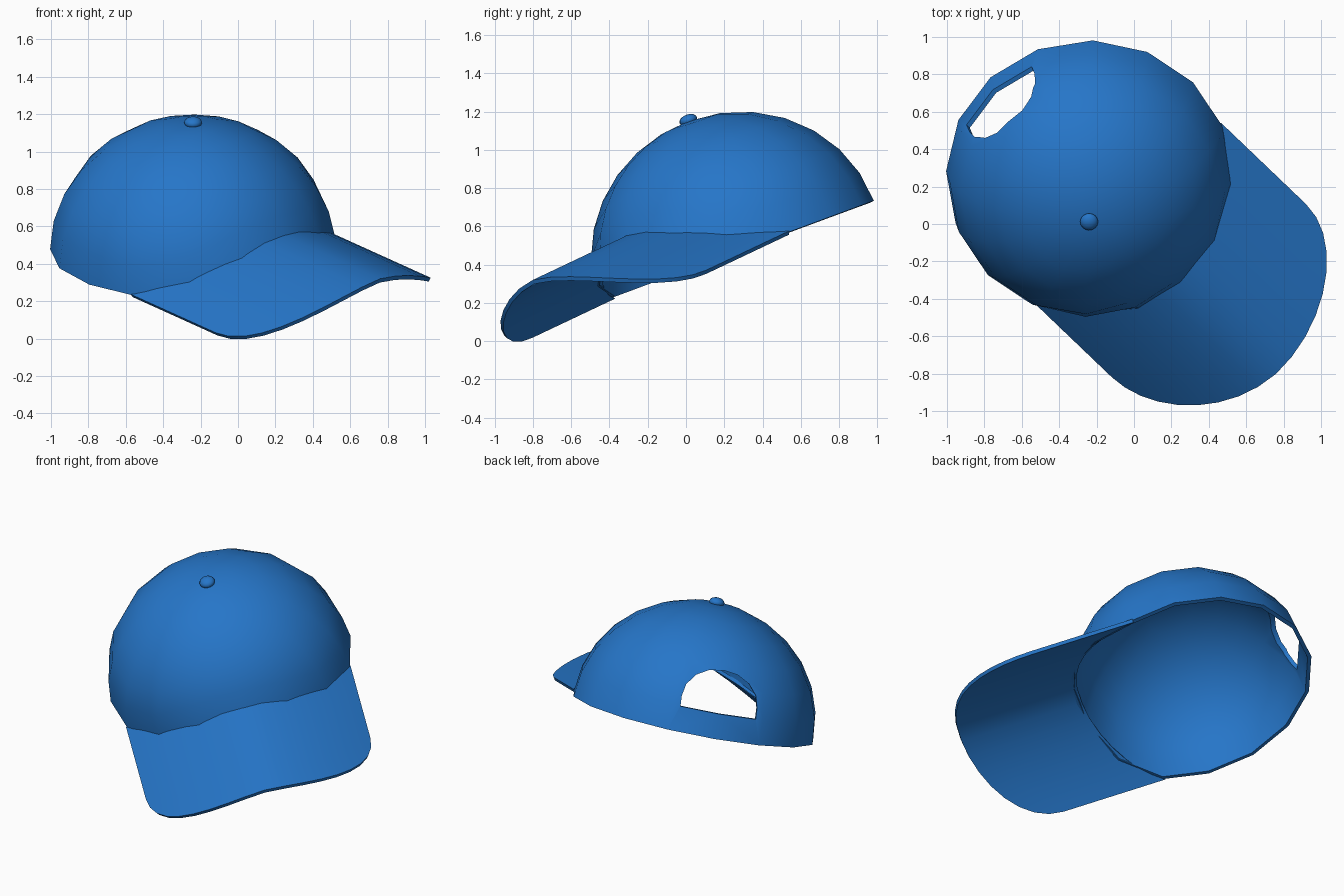
import bpy, bmesh, math
from mathutils import Matrix

if "Cube" in bpy.data.objects:
    bpy.data.objects.remove(bpy.data.objects["Cube"])

blue = bpy.data.materials.new("blue cloth")
blue.diffuse_color = (0.019, 0.18, 0.58, 1)
blue.use_nodes = True
blue.node_tree.nodes["Principled BSDF"].inputs["Base Color"].default_value = blue.diffuse_color

# Cap frame: x forward along the brim, y sideways, z up; then turned and tipped
PLACE = (Matrix.Rotation(math.radians(20.2), 4, 'X')
         @ Matrix.Translation((-0.24, 0.41, 0))
         @ Matrix.Rotation(math.radians(-46.5), 4, 'Z'))
R, BASE, RISE = 0.765, 0.35, 0.725


def make(name, bm):
    bmesh.ops.recalc_face_normals(bm, faces=bm.faces[:])
    me = bpy.data.meshes.new(name)
    bm.to_mesh(me)
    bm.free()
    ob = bpy.data.objects.new(name, me)
    bpy.context.collection.objects.link(ob)
    me.materials.append(blue)
    ob.matrix_world = PLACE
    return ob


def finish(ob, angle):
    # bake the modifiers, then smooth the result while keeping sharp edges
    bpy.context.view_layer.update()
    ev = ob.evaluated_get(bpy.context.evaluated_depsgraph_get())
    me = bpy.data.meshes.new_from_object(ev)
    ob.modifiers.clear()
    ob.data = me
    bpy.ops.object.select_all(action='DESELECT')
    ob.select_set(True)
    bpy.context.view_layer.objects.active = ob
    bpy.ops.object.shade_smooth_by_angle(angle=math.radians(angle))


def grid(bm, rows, closed=False):
    vs = [[bm.verts.new(p) for p in row] for row in rows]
    for a, b in zip(vs, vs[1:]):
        n = len(a)
        for i in range(n if closed else n - 1):
            j = (i + 1) % n
            bm.faces.new((a[i], a[j], b[j], b[i]))
    return vs


def solidify(ob, t, offset):
    m = ob.modifiers.new("thickness", 'SOLIDIFY')
    m.thickness, m.offset = t, offset


# Crown: 16-sided dome whose rim arches up over the brim
SEG, RINGS = 16, 7
front_rim = {0: 0.61, 1: 0.56, 2: 0.433}
rows = []
for k in range(RINGS):
    row = []
    for i in range(SEG):
        rim = front_rim.get(min(i, SEG - i), BASE)
        t0 = math.asin((rim - BASE) / RISE)
        t = t0 + (math.pi / 2 - t0) * k / RINGS
        a = 2 * math.pi * i / SEG
        r = R * math.cos(t)
        row.append((r * math.cos(a), r * math.sin(a), BASE + RISE * math.sin(t)))
    rows.append(row)
bm = bmesh.new()
vs = grid(bm, rows, True)
top = bm.verts.new((0, 0, BASE + RISE))
for i in range(SEG):
    bm.faces.new((vs[-1][i], vs[-1][(i + 1) % SEG], top))
crown = make("crown", bm)
solidify(crown, 0.025, -1)

# Cutter for the arched opening at the back
bm = bmesh.new()
outline = [(-0.24, 0.505)]
for i in range(9):
    a = math.pi * (1 - i / 8)
    outline.append((0.24 * math.cos(a), 0.57 + 0.19 * math.sin(a)))
outline.append((0.24, 0.505))
near = [bm.verts.new((-0.35, y, z)) for y, z in outline]
far = [bm.verts.new((-1.0, y, z)) for y, z in outline]
bm.faces.new(near)
bm.faces.new(far[::-1])
for i in range(len(outline)):
    j = (i + 1) % len(outline)
    bm.faces.new((near[i], near[j], far[j], far[i]))
cutter = make("opening_cutter", bm)
cutter.hide_render = True
cut = crown.modifiers.new("opening", 'BOOLEAN')
cut.operation, cut.solver, cut.object = 'DIFFERENCE', 'EXACT', cutter
finish(crown, 40)
bpy.data.objects.remove(cutter)

# Brim: arched sheet from the crown wall to an elliptical front edge
cols, steps = 18, 5
rows = []
for k in range(steps + 1):
    row = []
    for i in range(cols + 1):
        t = math.pi * (i / cols - 0.5)
        s = 0.71 * math.sin(t)
        r = 0.67 + 0.09 * (s / 0.71) ** 2
        inner = math.sqrt(r * r - s * s)
        outer = 0.93 + 0.52 * math.cos(t)
        f = inner + (outer - inner) * k / steps
        row.append((f, s, 0.66 - 0.29 * (abs(s) / 0.7) ** 1.6 - 0.065 * f))
    rows.append(row)
bm = bmesh.new()
grid(bm, rows)
brim = make("brim", bm)
solidify(brim, 0.022, 0)
finish(brim, 40)

# Button on top
bm = bmesh.new()
bmesh.ops.create_uvsphere(bm, u_segments=16, v_segments=8, radius=1,
                          matrix=Matrix.Translation((0, 0, 1.08))
                          @ Matrix.Diagonal((0.048, 0.048, 0.03, 1)))
finish(make("top_button", bm), 60)
